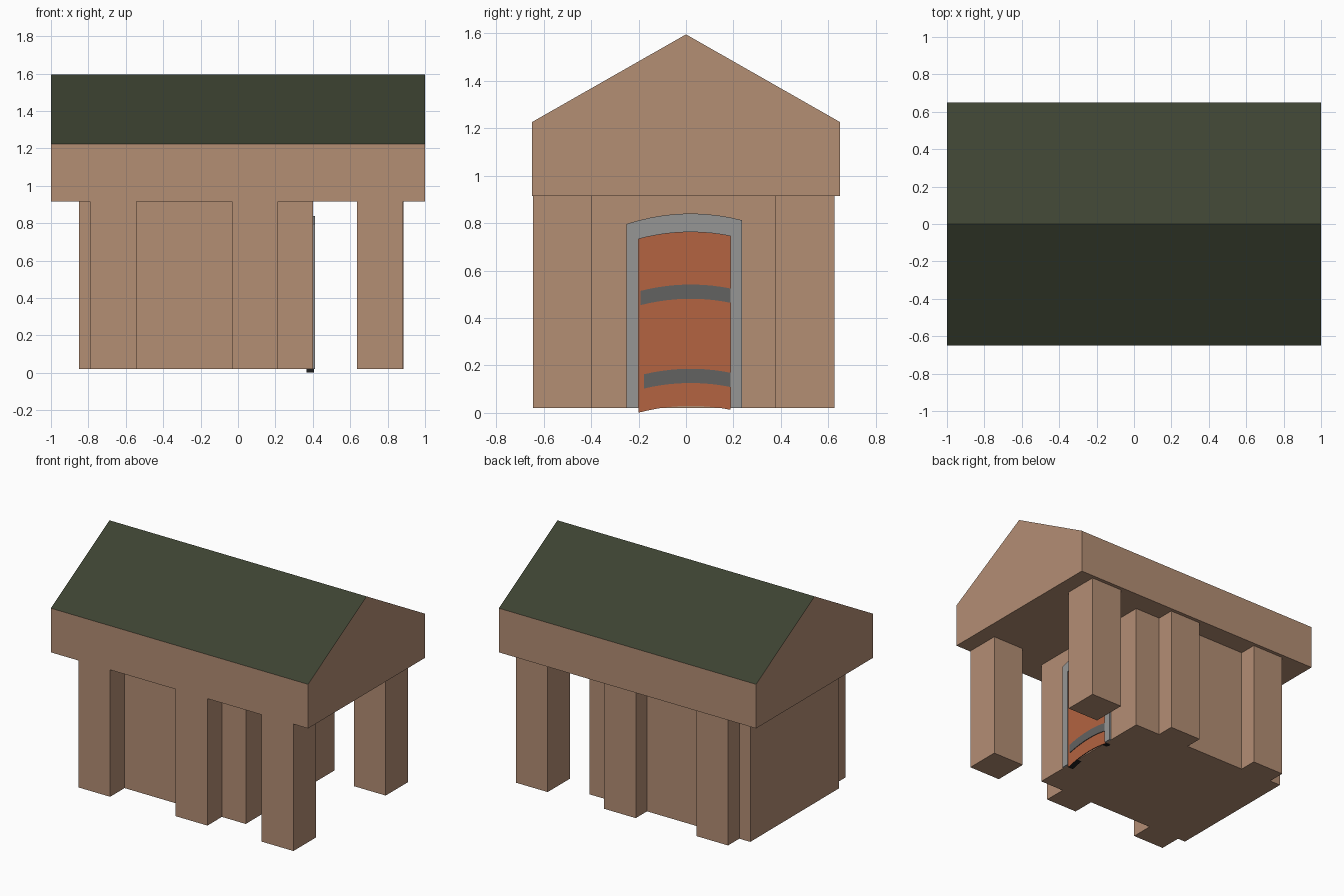
import bpy, bmesh

if "Cube" in bpy.data.objects:
    bpy.data.objects.remove(bpy.data.objects["Cube"])


def material(name, rgb):
    """Flat material from 0-255 sRGB values."""
    def lin(c):
        c /= 255
        return c / 12.92 if c <= 0.04045 else ((c + 0.055) / 1.055) ** 2.4
    m = bpy.data.materials.new(name)
    m.diffuse_color = (*[lin(c) for c in rgb], 1)
    m.use_nodes = True
    m.node_tree.nodes["Principled BSDF"].inputs["Base Color"].default_value = m.diffuse_color
    return m


TAN = material("tan_wall", (180, 142, 116))
GREEN = material("dark_green_roof", (61, 67, 50))
ORANGE = material("rust_orange_door", (179, 99, 65))
GREY = material("grey_frame", (150, 150, 149))
DARK = material("dark_grey_band", (98, 98, 97))
BLACK = material("door_edge_black", (30, 30, 30))


def prism(name, outline, x0, x1, mats, rule=None):
    """Extrude a (y, z) outline from x0 to x1; rule(normal) picks a material index."""
    bm = bmesh.new()
    face = bm.faces.new([bm.verts.new((x0, y, z)) for y, z in outline])
    ext = bmesh.ops.extrude_face_region(bm, geom=[face])
    for v in ext["geom"]:
        if isinstance(v, bmesh.types.BMVert):
            v.co.x = x1
    bmesh.ops.recalc_face_normals(bm, faces=bm.faces[:])
    bm.normal_update()
    if rule:
        for f in bm.faces:
            f.material_index = rule(f.normal)
    mesh = bpy.data.meshes.new(name)
    bm.to_mesh(mesh)
    bm.free()
    for m in mats:
        mesh.materials.append(m)
    ob = bpy.data.objects.new(name, mesh)
    bpy.context.collection.objects.link(ob)
    return ob


def box(name, x0, x1, y0, y1, z0, z1, mat):
    return prism(name, [(y0, z0), (y1, z0), (y1, z1), (y0, z1)], x0, x1, [mat])


def arch(y0, y1, crest, n=10):
    """Points along a shallow arch from y0 to y1."""
    ys = [y0 + (y1 - y0) * i / n for i in range(n + 1)]
    return [(y, crest - 0.6 * (y - 0.02) ** 2) for y in ys]


def band(y0, y1, low, high):
    return arch(y0, y1, low) + arch(y0, y1, high)[::-1]


# Gabled roof block: green slopes, tan everywhere else
prism("gable_roof", [(-0.65, 0.915), (0.65, 0.915), (0.65, 1.225), (0, 1.595), (-0.65, 1.225)],
      -1, 1, [TAN, GREEN], lambda n: 1 if n.z > 0.5 else 0)

# Main room
box("main_room", -0.85, 0.40, -0.485, 0.50, 0.02, 0.92, TAN)

# Square pillars along the front and the back; the pair at +x carries the porch
for side, y0, y1, xs in (("front", -0.645, -0.397, (-0.79, -0.033, 0.636)),
                         ("back", 0.377, 0.625, (-0.765, -0.047, 0.638))):
    for i, x in enumerate(xs):
        box(f"{side}_pillar_{i + 1}", x, x + 0.247, y0, y1, 0.02, 0.92, TAN)

# Door frame: an arched U
prism("door_frame",
      [(-0.25, 0.02)] + arch(-0.25, 0.237, 0.84) + [(0.237, 0.02), (0.187, 0.02)]
      + arch(-0.2, 0.187, 0.762)[::-1] + [(-0.2, 0.02)],
      0.39, 0.412, [GREY])

# Door leaf with dark edges, and two metal bands
prism("door", band(-0.2, 0.187, 0.03, 0.763), 0.365, 0.405, [ORANGE, BLACK],
      lambda n: 0 if abs(n.x) > 0.5 else 1)
for i, (y0, low) in enumerate(((-0.178, 0.126), (-0.192, 0.481))):
    prism(f"door_band_{i + 1}", band(y0, 0.187, low, low + 0.06), 0.402, 0.41, [DARK])
